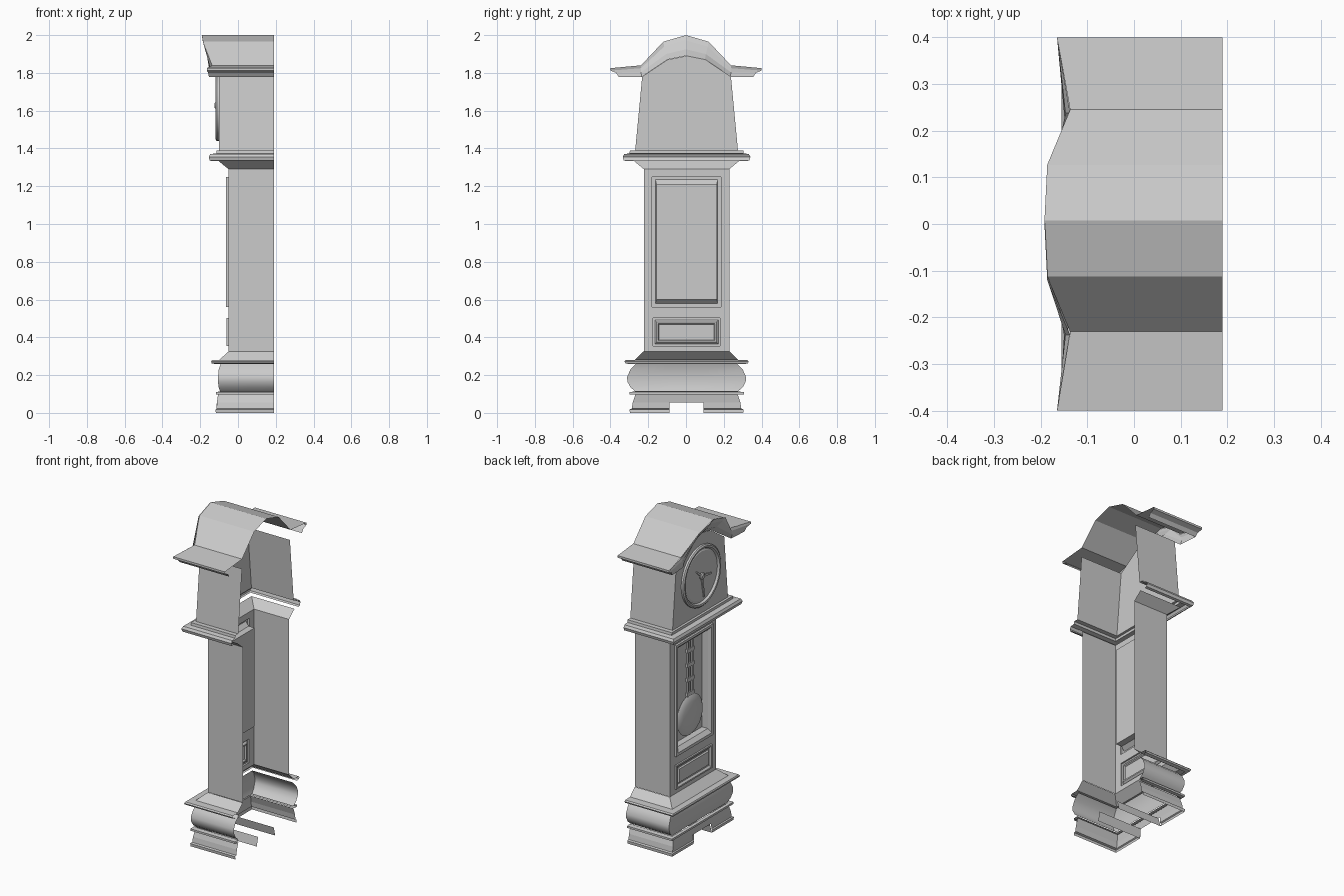
import bpy, bmesh, math
from mathutils import Vector

if "Cube" in bpy.data.objects:
    bpy.data.objects.remove(bpy.data.objects["Cube"])

BACK = 0.19   # open rear edge of the case; the clock looks toward -x


def mesh(name, verts, faces, smooth=None, dy=0.003):
    bm = bmesh.new()
    vs = [bm.verts.new((x, y + dy, z)) for x, y, z in verts]
    for f in faces:
        bm.faces.new([vs[i] for i in f])
    bmesh.ops.recalc_face_normals(bm, faces=bm.faces[:])
    # open shells: make the outside face away from the case interior
    zc = sum(v.co.z for v in bm.verts) / len(vs)
    mid = Vector((0.15, 0, zc))
    if sum((f.calc_center_median() - mid).dot(f.normal) * f.calc_area() for f in bm.faces) < 0:
        bmesh.ops.reverse_faces(bm, faces=bm.faces[:])
    me = bpy.data.meshes.new(name)
    bm.to_mesh(me)
    bm.free()
    ob = bpy.data.objects.new(name, me)
    bpy.context.collection.objects.link(ob)
    if smooth:
        bpy.ops.object.select_all(action='DESELECT')
        ob.select_set(True)
        bpy.context.view_layer.objects.active = ob
        bpy.ops.object.shade_smooth_by_angle(angle=math.radians(smooth))
    return ob


def sweep(name, profile, front=True, gap=0.09, notch=0.0, smooth=None):
    """Sweep (front x, half width, z) rows around three sides of the case."""
    v, f = [], []
    for x, w, z in profile:
        v += [(BACK, -w, z), (x, -w, z), (x, -gap, z), (x, gap, z), (x, w, z), (BACK, w, z)]
    for r in range(len(profile) - 1):
        for c in range(5):
            if not front and c in (1, 2, 3):
                continue
            if c == 2 and min(profile[r][2], profile[r + 1][2]) < notch - 1e-4:
                continue
            a = r * 6 + c
            f.append((a, a + 1, a + 7, a + 6))
    return mesh(name, v, f, smooth)


def panel(name, rings):
    """Nested rectangles (half width, z0, z1, x) joined, last one filled."""
    v, f = [], []
    for w, a, b, x in rings:
        v += [(x, -w, a), (x, w, a), (x, w, b), (x, -w, b)]
    for r in range(len(rings) - 1):
        for c in range(4):
            d = (c + 1) % 4
            f.append((r * 4 + c, r * 4 + d, r * 4 + 4 + d, r * 4 + 4 + c))
    n = len(v)
    f.append((n - 4, n - 3, n - 2, n - 1))
    return mesh(name, v, f)


def lathe(name, prof, zc, n=32, smooth=30):
    """Revolve (radius, x) around an x axis at height zc; ends are filled."""
    v, f = [], []
    for r, x in prof:
        for i in range(n):
            t = 2 * math.pi * i / n
            v.append((x, r * math.cos(t), zc + r * math.sin(t)))
    for k in range(len(prof) - 1):
        for i in range(n):
            j = (i + 1) % n
            f.append((k * n + i, k * n + j, k * n + n + j, k * n + n + i))
    f.append(tuple(range(len(v) - n, len(v))))
    return mesh(name, v, f, smooth)


def bar(name, p, q, w0, w1, x0, x1):
    """Flat tapered bar between (y, z) points p and q."""
    d = Vector((q[0] - p[0], q[1] - p[1])).normalized()
    s = Vector((-d.y, d.x))
    pts = [Vector(p) + s * w0, Vector(p) - s * w0, Vector(q) - s * w1, Vector(q) + s * w1]
    v = [(x, c.x, c.y) for x in (x0, x1) for c in pts]
    f = [(0, 1, 2, 3), (4, 5, 6, 7)] + [(i, (i + 1) % 4, (i + 1) % 4 + 4, i + 4) for i in range(4)]
    return mesh(name, v, f)


# plinth with a notch cut in the front
sweep("foot", [(-.117, .30, 0), (-.12, .302, .018), (-.113, .29, .022), (-.112, .285, .055),
               (-.105, .27, .10)], notch=.055)
for s in (-1, 1):
    mesh("foot_notch_wall", [(-.117, s * .09, 0), (BACK, s * .09, 0),
                             (BACK, s * .077, .055), (-.112, s * .077, .055)], [(0, 1, 2, 3)])
sweep("foot_bead", [(-.105, .28, .097), (-.117, .303, .098), (-.117, .303, .11), (-.10, .275, .113)])
sweep("bulged_base", [(-.095, .27, .113), (-.102, .297, .135), (-.106, .313, .165), (-.106, .315, .19),
                      (-.102, .297, .23), (-.09, .265, .262)], smooth=35)
sweep("base_moulding", [(-.115, .305, .258), (-.14, .325, .263), (-.142, .329, .272),
                        (-.138, .322, .279), (-.10, .275, .28), (-.05, .228, .325)])

# trunk sides, neck and front panels
sweep("trunk_sides", [(-.05, .226, .325), (-.05, .226, 1.29)], front=False)
sweep("neck", [(-.05, .226, 1.29), (-.105, .28, 1.335)])
panel("door", [(.226, .53, 1.29, -.05), (.182, .56, 1.25, -.05), (.182, .56, 1.25, -.063),
               (.165, .578, 1.235, -.063), (.16, .60, 1.212, -.04), (.16, .60, 1.212, .0)])
panel("lower_panel", [(.226, .325, .53, -.05), (.178, .355, .502, -.05), (.178, .355, .502, -.06),
                      (.168, .364, .493, -.06), (.158, .374, .482, -.05), (.15, .382, .474, -.05),
                      (.145, .387, .469, -.058)])

# moulding under the hood
sweep("waist_moulding", [(-.14, .318, 1.333), (-.15, .333, 1.337), (-.155, .338, 1.355), (-.147, .33, 1.37),
                         (-.115, .302, 1.374), (-.115, .30, 1.39), (-.10, .272, 1.39)])

# hood walls with arched front
edge = [(.272, 1.39), (.235, 1.78), (.10, 1.87), (0, 1.89)]
outline = edge + [(-y, z) for y, z in edge[-2::-1]]
v = [(-.10, y, z) for y, z in outline]
v += [(BACK, s * y, z) for s in (1, -1) for y, z in edge[:2]]
mesh("hood", v, [tuple(range(7)), (0, 1, 8, 7), (6, 5, 10, 9)])

# arched crown: rows of half profiles (rear, corner, elbow, shoulder, apex), mirrored
rows = [
    [(BACK, .40, 1.825), (-.165, .40, 1.825), (-.137, .238, 1.84), (-.186, .12, 1.965), (-.192, 0, 2.0)],
    [(BACK, .40, 1.812), (-.165, .40, 1.812), (-.147, .238, 1.825), (-.172, .115, 1.94), (-.177, 0, 1.972)],
    [(BACK, .37, 1.80), (-.158, .37, 1.80), (-.15, .238, 1.803), (-.14, .105, 1.90), (-.14, 0, 1.925)],
    [(BACK, .355, 1.778), (-.154, .355, 1.778), (-.145, .235, 1.778), (-.10, .10, 1.87), (-.10, 0, 1.89)],
]
v, f = [], []
for row in rows:
    v += row + [(x, -y, z) for x, y, z in row[-2::-1]]
for r in range(3):
    f += [(r * 9 + c, r * 9 + c + 1, r * 9 + c + 10, r * 9 + c + 9) for c in range(8)]
mesh("crown_moulding", v, f, dy=0)
top = v[1:8]
shift = lambda y: y if abs(y) > .3 else y + .007
v = [(x, shift(y), z) for x, y, z in top] + [(BACK, shift(y), z) for x, y, z in top]
mesh("roof", v, [(i, i + 1, i + 8, i + 7) for i in range(6)], dy=0)

# dial, hub and hands
ZD = 1.627
lathe("dial", [(.188, -.10), (.188, -.112), (.18, -.118), (.17, -.116), (.162, -.104), (.155, -.104),
               (.15, -.107)], ZD)
lathe("hub", [(.02, -.105), (.02, -.118), (.012, -.124)], ZD, 12)
for name, tip in (("long_hand", (-.02, -.135)), ("short_hand", (-.09, -.015)), ("hand_tail", (.055, .045))):
    bar(name, (0, ZD), (tip[0], ZD + tip[1]), .009, .004, -.115, -.109)

# pendulum: rods, cross pieces and domed bob
for y in (-.022, 0, .022):
    bar("pendulum_rod", (y, .84), (y, 1.205), .005, .005, -.034, -.024)
for z in (.88, .97, 1.06, 1.15):
    bar("pendulum_cross_piece", (-.034, z), (.034, z), .012, .012, -.037, -.021)
lathe("pendulum_bob", [(.1, -.016), (.122, -.022), (.126, -.028), (.115, -.036), (.085, -.044),
                       (.045, -.049), (.01, -.051)], .745, 32, 50)
